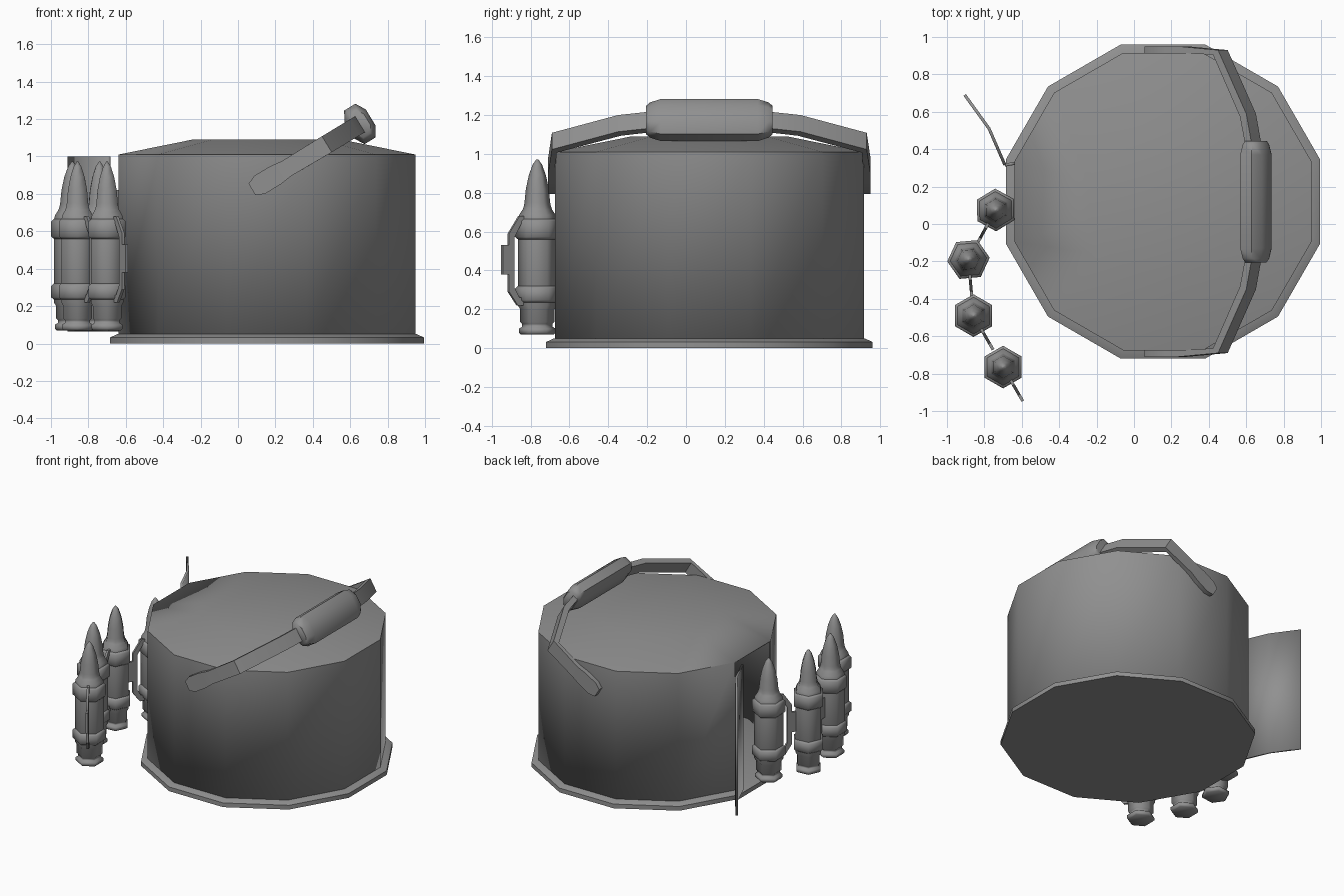
import bpy, bmesh, math
from mathutils import Vector

cube = bpy.data.objects.get("Cube")
if cube:
    bpy.data.objects.remove(cube, do_unlink=True)

# One plain grey for everything
grey = bpy.data.materials.new("matte_grey")
grey.use_nodes = True
COLOUR = (0.28, 0.28, 0.28, 1.0)
grey.diffuse_color = COLOUR
grey.node_tree.nodes["Principled BSDF"].inputs["Base Color"].default_value = COLOUR


def finish(name, bm, smooth_deg=35):
    """Turn a bmesh into a shaded object."""
    bmesh.ops.recalc_face_normals(bm, faces=bm.faces)
    mesh = bpy.data.meshes.new(name)
    bm.to_mesh(mesh)
    bm.free()
    mesh.materials.append(grey)
    obj = bpy.data.objects.new(name, mesh)
    bpy.context.collection.objects.link(obj)
    bpy.ops.object.select_all(action='DESELECT')
    obj.select_set(True)
    bpy.context.view_layer.objects.active = obj
    bpy.ops.object.shade_smooth_by_angle(angle=math.radians(smooth_deg))
    return obj


def loft(sections, cap_start=True, cap_end=True):
    """Skin a row of closed sections with equal point counts."""
    bm = bmesh.new()
    rings = [[bm.verts.new(p) for p in s] for s in sections]
    n = len(rings[0])
    for a, b in zip(rings, rings[1:]):
        for i in range(n):
            j = (i + 1) % n
            bm.faces.new((a[i], a[j], b[j], b[i]))
    if cap_start:
        bm.faces.new(rings[0])
    if cap_end:
        bm.faces.new(rings[-1])
    return bm


def rings(centre, profile, sides, turn):
    """Horizontal polygon rings from (radius, z) pairs."""
    return [[(centre[0] + r * math.cos(turn + k * math.tau / sides),
              centre[1] + r * math.sin(turn + k * math.tau / sides), z)
             for k in range(sides)] for r, z in profile]


def plate(point_columns, thickness, name):
    """Thin vertical sheet from (x, y, bottom, top) columns."""
    bm = bmesh.new()
    cols = [(bm.verts.new((x, y, lo)), bm.verts.new((x, y, hi)))
            for x, y, lo, hi in point_columns]
    for a, b in zip(cols, cols[1:]):
        bm.faces.new((a[0], b[0], b[1], a[1]))
    obj = finish(name, bm)
    mod = obj.modifiers.new("thickness", 'SOLIDIFY')
    mod.thickness = thickness
    mod.offset = 0
    return obj


# Drum: twelve-sided, with a base flange and a shallow raised lid
DRUM = (0.155, 0.12)
TURN = math.radians(15)
APOTHEM = math.cos(TURN)
flange = [(0.84, 0.0), (0.84, 0.032), (0.80, 0.05)]
finish("base_flange", loft(rings(DRUM, [(r / APOTHEM, z) for r, z in flange], 12, TURN)))

wall = [(0.795, 0.045), (0.795, 1.01), (0.40, 1.09)]
bm = loft(rings(DRUM, [(r / APOTHEM, z) for r, z in wall], 12, TURN), cap_start=False)
# Feed opening in the wall panel facing -x
opening = [f for f in bm.faces
           if f.calc_center_median().x < -0.6 and abs(f.normal.z) < 0.1]
bm.normal_update()
opening = [f for f in bm.faces
           if f.calc_center_median().x < -0.6 and abs(f.normal.z) < 0.1]
bmesh.ops.delete(bm, geom=opening, context='FACES')
drum = finish("drum_body", bm)
shell = drum.modifiers.new("thickness", 'SOLIDIFY')
shell.thickness = 0.015
shell.offset = -1

# Open feed door, bent along its middle, on a shorter hinge leaf
plate([(-0.69, 0.315, 0.065, 1.0), (-0.775, 0.51, 0.065, 1.0),
       (-0.905, 0.69, 0.065, 1.0)], 0.016, "feed_door")
plate([(-0.635, 0.325, 0.065, 0.82), (-0.69, 0.315, 0.065, 0.82)], 0.016, "door_hinge")

# Carrying handle: two bent straps leaning towards +x, and a grip
MID_Y = 0.12
ACROSS = Vector((-0.517, 0, 0.856))


def handle_z(x):
    return 0.845 + 0.604 * (x - 0.11)


# outer x, outer distance, inner x, inner distance, half width
STRAP = [(0.075, 0.83, 0.075, 0.795, 0.035), (0.115, 0.83, 0.115, 0.795, 0.056),
         (0.20, 0.83, 0.20, 0.795, 0.056), (0.26, 0.83, 0.26, 0.795, 0.047),
         (0.475, 0.81, 0.448, 0.785, 0.05), (0.626, 0.47, 0.592, 0.455, 0.05),
         (0.66, 0.28, 0.625, 0.28, 0.05)]
for side, label in ((-1, "front"), (1, "back")):
    sections = []
    for xo, do, xi, di, hw in STRAP:
        outer = Vector((xo, MID_Y + side * do, handle_z(xo)))
        inner = Vector((xi, MID_Y + side * di, handle_z(xi)))
        w = ACROSS * hw
        sections.append([outer + w, outer - w, inner - w, inner + w])
    finish(label + "_handle_strap", loft(sections))

ALONG = Vector((0.856, 0, 0.517))
GRIP = [(0.067, 0.05), (0.035, 0.105), (-0.035, 0.105), (-0.067, 0.05),
        (-0.067, -0.05), (-0.035, -0.105), (0.035, -0.105), (0.067, -0.05)]
sections = []
for y, s in ((-0.205, 0.68), (-0.185, 0.84), (-0.13, 1.0),
             (0.37, 1.0), (0.425, 0.84), (0.445, 0.68)):
    sections.append([Vector((0.652, y, 1.174)) + ALONG * a * s + ACROSS * b * s
                     for a, b in GRIP])
finish("handle_grip", loft(sections), 50)

# Belt of four cartridges, each with two clip rings and a link to the next
CARTRIDGE = [(0.085, 0.07), (0.095, 0.08), (0.095, 0.10), (0.078, 0.11), (0.078, 0.125),
             (0.088, 0.135), (0.088, 0.20), (0.1, 0.22), (0.1, 0.66), (0.094, 0.685),
             (0.075, 0.715), (0.070, 0.73), (0.066, 0.75), (0.059, 0.82),
             (0.044, 0.89), (0.024, 0.945), (0.005, 0.972)]
LINK = [(0.08, 0.68), (0.11, 0.68), (0.172, 0.59), (0.172, 0.53), (0.21, 0.53),
        (0.21, 0.38), (0.172, 0.38), (0.172, 0.29), (0.12, 0.22), (0.08, 0.22),
        (0.08, 0.26), (0.11, 0.26), (0.14, 0.31), (0.14, 0.57), (0.10, 0.64), (0.08, 0.64)]
BELT = [(-0.74, 0.075), (-0.885, -0.19), (-0.858, -0.49), (-0.70, -0.765), (-0.59, -0.955)]
for i, (here, there) in enumerate(zip(BELT, BELT[1:]), 1):
    heading = math.atan2(there[1] - here[1], there[0] - here[0])
    turn = heading + math.radians(30)
    finish(f"cartridge_{i}", loft(rings(here, CARTRIDGE, 6, turn)), 62)
    for label, lo, hi in (("lower", 0.235, 0.32), ("upper", 0.56, 0.665)):
        ring = [(0.1, lo), (0.114, lo + 0.012), (0.114, hi - 0.012), (0.1, hi)]
        finish(f"{label}_clip_ring_{i}", loft(rings(here, ring, 6, turn)), 62)
    d = Vector((math.cos(heading), math.sin(heading), 0))
    t = Vector((-d.y, d.x, 0)) * 0.008
    base = Vector((here[0], here[1], 0))
    outline = [base + d * a + Vector((0, 0, z)) for a, z in LINK]
    finish(f"belt_link_{i}", loft([[p - t for p in outline], [p + t for p in outline]]))
